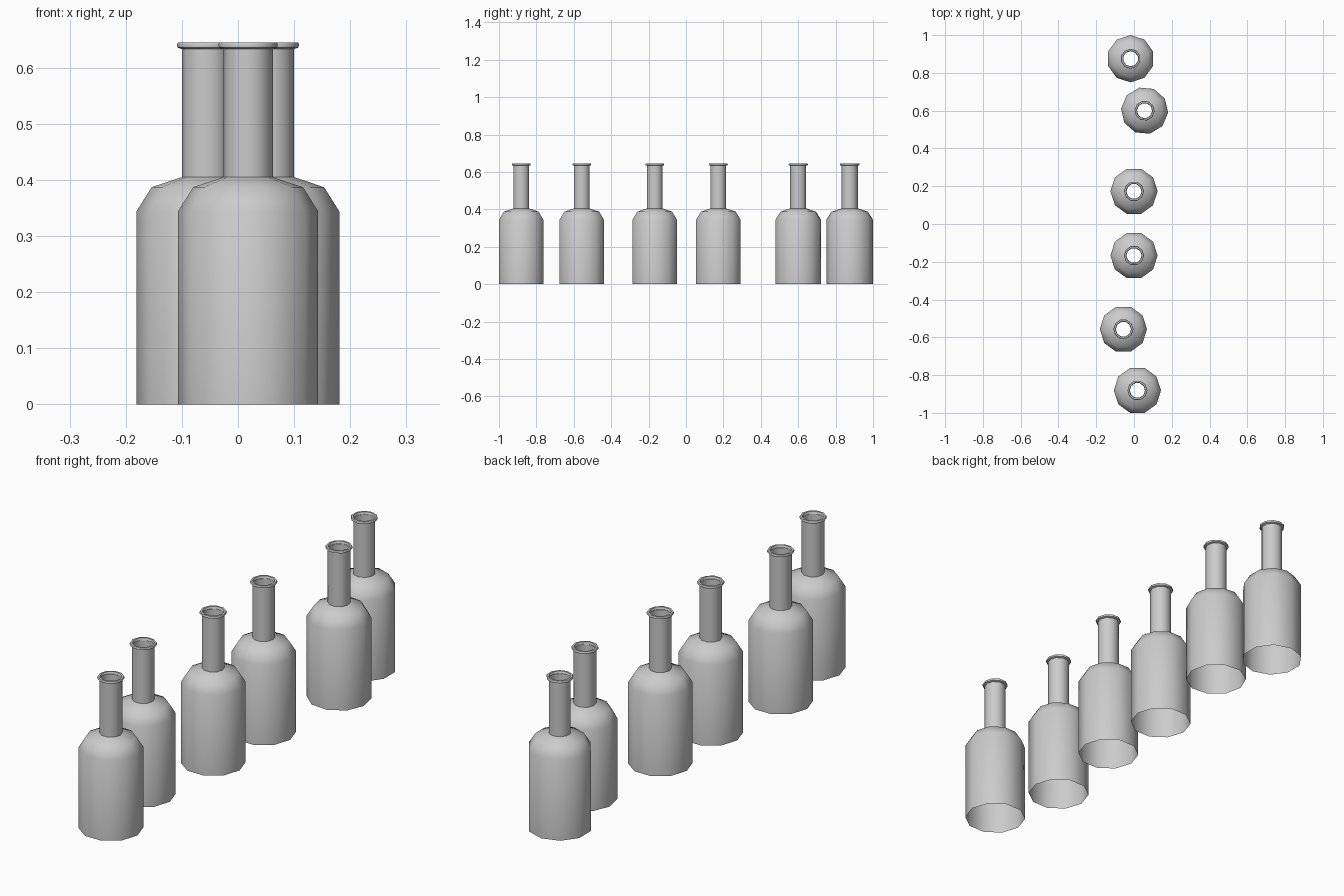
import bpy, bmesh, math

if "Cube" in bpy.data.objects:
    bpy.data.objects.remove(bpy.data.objects["Cube"])

SIDES = 10
# (radius, height) from the open base up to the rolled lip
PROFILE = [(0.125, 0), (0.125, 0.344), (0.098, 0.387), (0.044, 0.405),
           (0.044, 0.633), (0.052, 0.636), (0.053, 0.642), (0.051, 0.645),
           (0.043, 0.645), (0.040, 0.636)]

# x, y, turn in degrees for each bottle in the row
BOTTLES = [(0.018, -0.881, 0), (-0.056, -0.557, 0), (0.0, -0.167, 0),
           (0.0, 0.173, 0), (0.056, 0.600, -5), (-0.018, 0.875, 18)]


def bottle_mesh():
    """Spin the profile into an open ten-sided shell."""
    bm = bmesh.new()
    rings = []
    for r, z in PROFILE:
        rings.append([bm.verts.new((r * math.cos(2 * math.pi * i / SIDES),
                                    r * math.sin(2 * math.pi * i / SIDES), z))
                      for i in range(SIDES)])
    for low, high in zip(rings, rings[1:]):
        for i in range(SIDES):
            j = (i + 1) % SIDES
            bm.faces.new((low[i], low[j], high[j], high[i]))
    mesh = bpy.data.meshes.new("bottle")
    bm.to_mesh(mesh)
    bm.free()
    return mesh


# Row of bottles
mesh = bottle_mesh()
for n, (x, y, turn) in enumerate(BOTTLES, 1):
    ob = bpy.data.objects.new(f"bottle_{n}", mesh)
    ob.location = (x, y, 0)
    ob.rotation_euler.z = math.radians(turn)
    bpy.context.collection.objects.link(ob)

# Smooth the shared shell, keeping the shoulder and lip creases
bpy.context.view_layer.objects.active = ob
ob.select_set(True)
bpy.ops.object.shade_smooth_by_angle(angle=math.radians(50))
